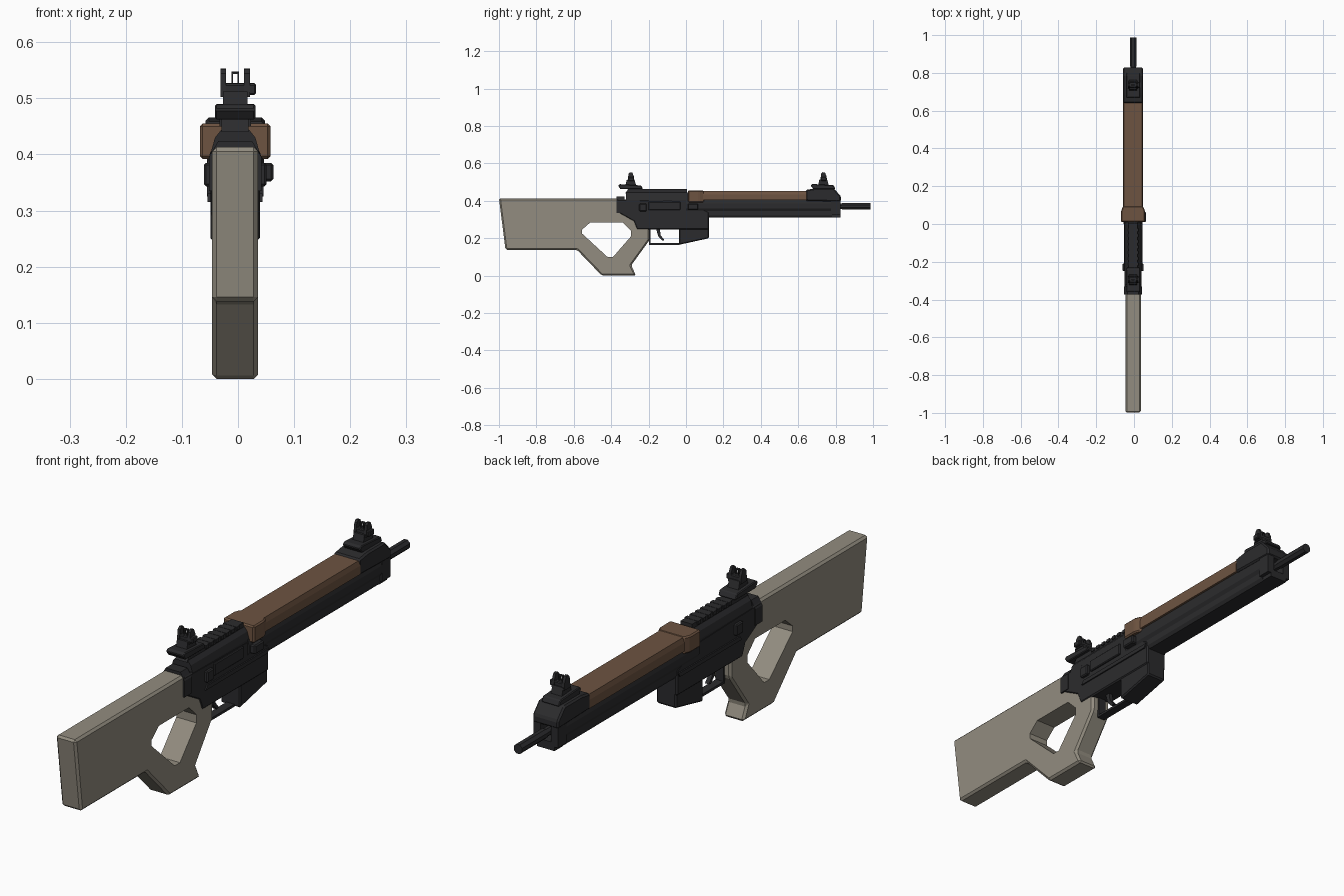
import bpy, bmesh, math
from mathutils import Vector

if "Cube" in bpy.data.objects:
    bpy.data.objects.remove(bpy.data.objects["Cube"])

CX = -0.005  # centre plane of the body


def material(name, rgb):
    m = bpy.data.materials.new(name)
    m.diffuse_color = (*rgb, 1)
    m.use_nodes = True
    m.node_tree.nodes["Principled BSDF"].inputs["Base Color"].default_value = m.diffuse_color
    return m


BLACK = material("matte black", (0.024, 0.024, 0.026))
TAN = material("grey tan", (0.29, 0.265, 0.215))
BROWN = material("wood brown", (0.155, 0.088, 0.053))


def finish(name, bm, mat, bevel=0.0):
    bmesh.ops.recalc_face_normals(bm, faces=bm.faces)
    if bevel:
        bmesh.ops.bevel(bm, geom=bm.edges[:], offset=bevel, segments=1, affect='EDGES')
    me = bpy.data.meshes.new(name)
    bm.to_mesh(me)
    bm.free()
    me.materials.append(mat)
    ob = bpy.data.objects.new(name, me)
    bpy.context.collection.objects.link(ob)
    return ob


def extrude(name, pts, vec, mat, bevel=0.0):
    bm = bmesh.new()
    f = bm.faces.new([bm.verts.new(p) for p in pts])
    r = bmesh.ops.extrude_face_region(bm, geom=[f])
    bmesh.ops.translate(bm, vec=vec, verts=[v for v in r['geom'] if isinstance(v, bmesh.types.BMVert)])
    return finish(name, bm, mat, bevel)


def side(name, pts, half, mat, bevel=0.0, cx=CX):
    """Side profile (y, z) extruded symmetrically across x."""
    return extrude(name, [(cx - half, y, z) for y, z in pts], (2 * half, 0, 0), mat, bevel)


def section(name, pts, y0, y1, mat, bevel=0.0):
    """Right half of a cross-section (x, z), mirrored and extruded along y."""
    ring = [(CX + x, y0, z) for x, z in pts] + [(CX - x, y0, z) for x, z in reversed(pts)]
    return extrude(name, ring, (0, y1 - y0, 0), mat, bevel)


def box(name, x, y, z, mat, bevel=0.0):
    return extrude(name, [(x[0], y[0], z[0]), (x[1], y[0], z[0]), (x[1], y[0], z[1]), (x[0], y[0], z[1])],
                   (0, y[1] - y[0], 0), mat, bevel)


# Stock with thumb hole
stock = side("stock", [(-1.0, .413), (-.965, .138), (-.583, .138), (-.45, 0), (-.267, 0), (-.293, .055),
                       (-.195, .19), (-.195, .255), (-.30, .33), (-.355, .413)], .041, TAN, .008)
hole = side("stock_hole_cutter", [(-.513, .283), (-.337, .283), (-.294, .24), (-.294, .21), (-.39, .10),
                                  (-.42, .10), (-.556, .225), (-.556, .246)], .1, TAN)
hole.hide_render = True
mod = stock.modifiers.new("hole", 'BOOLEAN')
mod.operation = 'DIFFERENCE'
mod.solver = 'EXACT'
mod.object = hole
me = bpy.data.meshes.new_from_object(stock.evaluated_get(bpy.context.evaluated_depsgraph_get()))
stock.modifiers.clear()
stock.data = me
bpy.data.objects.remove(hole)

# Black rubber zones of the stock: butt cap, belly pad, grip pad
butt_n, grip_n = Vector((0, 1, -.11)), Vector((0, .818, -.575))
butt_d = butt_n.dot(Vector((0, -.92, .41)))
cuts = [(butt_n, butt_d), (grip_n, -.305), (Vector((0, 0, 1)), .07), (Vector((0, 0, 1)), .145),
        (Vector((0, 0, 1)), .172), (Vector((0, 1, 0)), -.87), (Vector((0, 1, 0)), -.66)]
bm = bmesh.new()
bm.from_mesh(me)
for n, d in cuts:
    bmesh.ops.bisect_plane(bm, geom=bm.verts[:] + bm.edges[:] + bm.faces[:],
                           plane_co=n * (d / n.length_squared), plane_no=n)
for f in bm.faces:
    c = f.calc_center_median()
    dark = (butt_n.dot(c) < butt_d or (-.87 < c.y < -.66 and c.z < .172)
            or (grip_n.dot(c) > -.305 and .07 < c.z < .145))
    f.material_index = int(dark)
bm.to_mesh(me)
bm.free()
me.materials.clear()
me.materials.append(TAN)
me.materials.append(BLACK)

# Receiver: lower body, magazine well, upper body, top rail
side("lower_receiver", [(-.37, .408), (-.36, .335), (-.28, .29), (-.262, .246), (-.037, .246), (.123, .246),
                        (.123, .34), (.0, .40)], .044, BLACK, .005)
side("magazine_well", [(-.037, .335), (-.037, .165), (.123, .20), (.123, .335)], .04, BLACK, .005)
section("upper_receiver", [(.043, .33), (.043, .405), (.036, .43), (.024, .445)], -.32, .02, BLACK)
section("receiver_collar", [(.047, .335), (.047, .395), (.03, .424)], -.372, -.33, BLACK)
side("top_rail", [(-.325, .44), (-.31, .462), (.005, .462), (.005, .44)], .024, BLACK)
for i in range(7):
    y = -.22 + i * .03
    box(f"rail_tooth_{i}", (CX - .028, CX + .028), (y, y + .016), (.45, .463), BLACK)

# Receiver controls
box("bolt_catch", (.03, .063), (.01, .065), (.352, .385), BLACK, .004)
box("ejection_cover", (.03, .046), (-.2, -.03), (.35, .395), BLACK, .003)
for s in (-1, 1):
    box("selector", sorted((CX + s * .03, CX + s * .056)), (-.25, -.21), (.343, .385), BLACK, .004)
    side("side_rib", [(-.25, .315), (-.24, .33), (.12, .33), (.11, .315)], .006, BLACK, cx=CX + s * .043)

# Trigger and guard
box("guard_bottom", (CX - .016, CX + .016), (-.197, -.035), (.165, .174), BLACK)
box("guard_rear", (CX - .016, CX + .016), (-.197, -.189), (.165, .25), BLACK)
side("trigger", [(-.16, .25), (-.14, .25), (-.135, .215), (-.115, .19), (-.127, .187), (-.148, .21)], .008, BLACK)

# Wooden top cover with flared rear collar
section("wood_cover", [(.053, .403), (.053, .435), (.048, .453)], .08, .645, BROWN)
ring = [(.01, .063), (.07, .063), (.095, .053)]
extrude("wood_collar", [(CX + x, y, .392) for y, x in ring] + [(CX - x, y, .392) for y, x in reversed(ring)],
        (0, 0, .063), BROWN, .005)

# Lower handguard with stepped sides
section("handguard", [(.034, .31), (.042, .322), (.042, .345), (.05, .358), (.05, .385), (.044, .405)],
        .0, .78, BLACK)
for s in (-1, 1):  # open front end around the barrel
    box("handguard_cheek", sorted((CX + s * .022, CX + s * .05)), (.775, .825), (.325, .40), BLACK)
box("handguard_lip", (CX - .036, CX + .036), (.775, .825), (.31, .34), BLACK)
side("front_block", [(.64, .40), (.64, .458), (.69, .466), (.79, .466), (.828, .425), (.828, .395)], .053, BLACK, .006)

# Barrel and muzzle
for nm, r, y0, y1 in (("barrel", .016, .7, .86), ("muzzle", .0185, .835, .987)):
    pts = [(CX + r * math.cos(a), y0, .37 + r * math.sin(a)) for a in
           [math.pi / 8 + k * math.pi / 4 for k in range(8)]]
    extrude(nm, pts, (0, y1 - y0, 0), BLACK)


# Folding sights
def sight(name, y, z):
    side(name + "_clamp", [(y - .055, z), (y - .068, z + .018), (y - .06, z + .027), (y + .055, z + .02),
                           (y + .065, z)], .036, BLACK, .003)
    side(name + "_neck", [(y - .03, z + .015), (y - .022, z + .05), (y + .02, z + .05), (y + .03, z + .015)],
         .022, BLACK)
    box(name + "_bridge", (CX - .026, CX + .037), (y - .014, y + .016), (z + .044, z + .064), BLACK, .003)
    for s in (-1, 1):
        side(name + "_ear", [(y - .018, z + .04), (y - .012, z + .082), (y - .004, z + .09), (y + .008, z + .088),
                             (y + .016, z + .07), (y + .02, z + .04)], .005, BLACK, cx=CX + s * .021)
        box(name + "_post", sorted((CX + s * .004, CX + s * .007)), (y - .005, y + .005), (z + .06, z + .085), BLACK)
    box(name + "_post_top", (CX - .007, CX + .007), (y - .005, y + .005), (z + .081, z + .085), BLACK)


sight("rear_sight", -.295, .462)
sight("front_sight", .735, .463)
